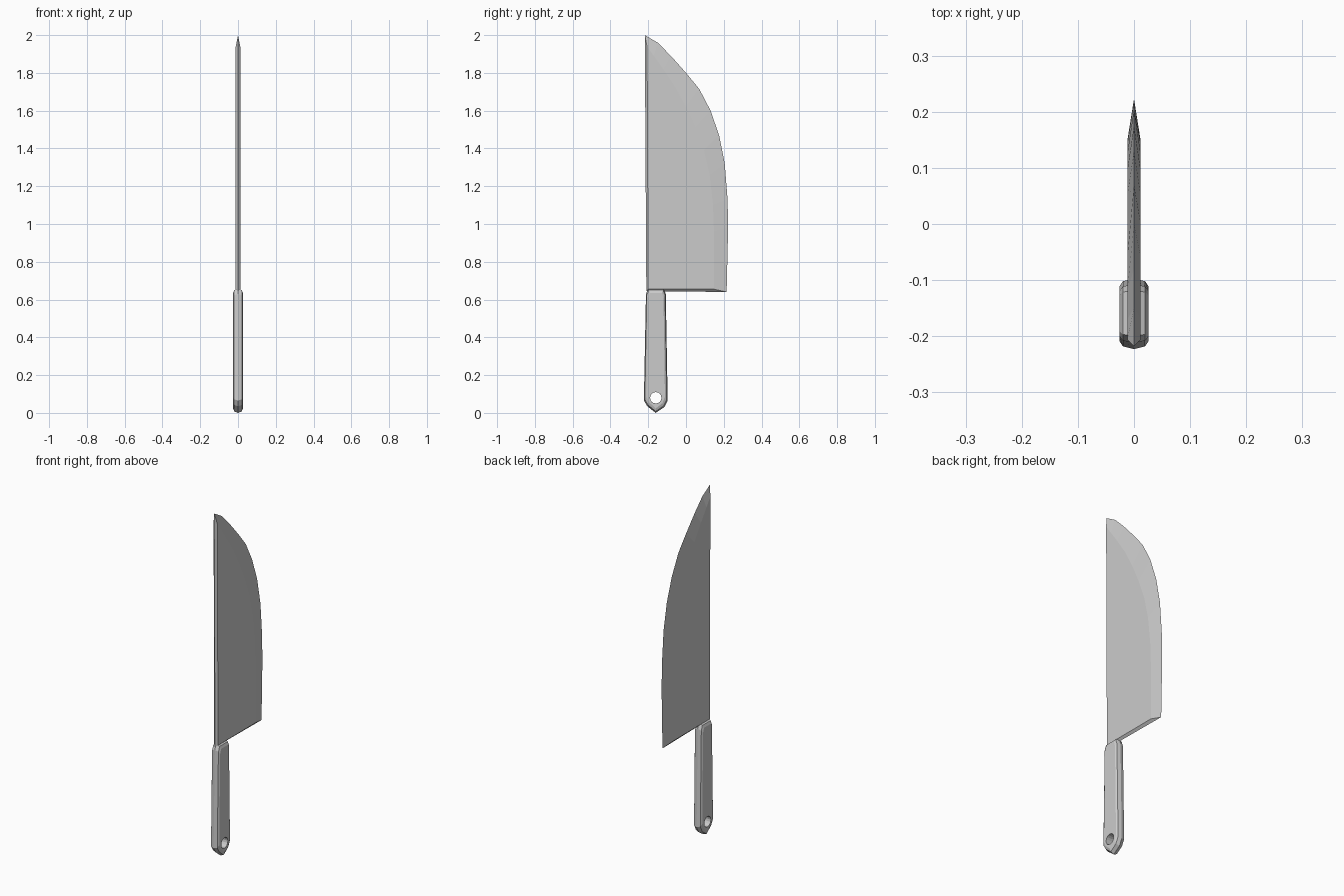
import bpy
import bmesh
import math

if "Cube" in bpy.data.objects:
    bpy.data.objects.remove(bpy.data.objects["Cube"])

steel = bpy.data.materials.new("light_grey_steel")
steel.use_nodes = True
grey = (0.6, 0.6, 0.6, 1)
steel.diffuse_color = grey
steel.node_tree.nodes["Principled BSDF"].inputs["Base Color"].default_value = grey


def loft(name, layers):
    """Skin a stack of (x, [(y, z), ...]) outlines and cap both ends."""
    bm = bmesh.new()
    rings = [[bm.verts.new((x, y, z)) for y, z in pts] for x, pts in layers]
    for a, b in zip(rings, rings[1:]):
        for i in range(len(a)):
            j = (i + 1) % len(a)
            bm.faces.new((a[i], a[j], b[j], b[i]))
    bm.faces.new(rings[0])
    bm.faces.new(rings[-1])
    bmesh.ops.recalc_face_normals(bm, faces=bm.faces)
    mesh = bpy.data.meshes.new(name)
    bm.to_mesh(mesh)
    bm.free()
    mesh.materials.append(steel)
    obj = bpy.data.objects.new(name, mesh)
    bpy.context.collection.objects.link(obj)
    return obj


# Blade: sharp centre outline between two flat sides
edge = [(-.21, .645), (-.218, 2), (-.15, 1.96), (-.08, 1.89), (0, 1.8), (.07, 1.715),
        (.13, 1.6), (.175, 1.47), (.205, 1.32), (.22, 1.13), (.223, .98), (.215, .64)]
side = [(-.2, .655), (-.206, 1.94), (-.17, 1.89), (-.12, 1.82), (-.06, 1.73), (0, 1.62),
        (.05, 1.51), (.095, 1.39), (.125, 1.26), (.143, 1.1), (.148, .96), (.148, .655)]
loft("blade", [(-.012, side), (0, edge), (.012, side)])

# Handle: tapered grip with faceted edges
grip = [(-.2, .658), (-.212, .63), (-.223, .065), (-.205, .035), (-.16, 0),
        (-.115, .03), (-.097, .065), (-.107, .63), (-.118, .658)]


def inset(k):
    return [(-.16 + (y + .16) * (1 - .23 * k), .33 + (z - .33) * (1 - .07 * k))
            for y, z in grip]


handle = loft("handle", [(-.026, inset(1)), (-.02, inset(.35)), (0, grip),
                         (.02, inset(.35)), (.026, inset(1))])

# Hanging hole through the handle
bpy.ops.mesh.primitive_cylinder_add(vertices=16, radius=.03, depth=.2,
                                    location=(-0, -.16, .08),
                                    rotation=(0, math.pi / 2, 0))
cutter = bpy.context.object
cutter.name = "hole_cutter"
cutter.hide_render = True
cutter.data.materials.append(steel)
cut = handle.modifiers.new("hanging_hole", "BOOLEAN")
cut.operation = "DIFFERENCE"
cut.solver = "EXACT"
cut.object = cutter
bpy.context.view_layer.objects.active = handle
bpy.ops.object.modifier_apply(modifier=cut.name)
bpy.data.objects.remove(cutter)
